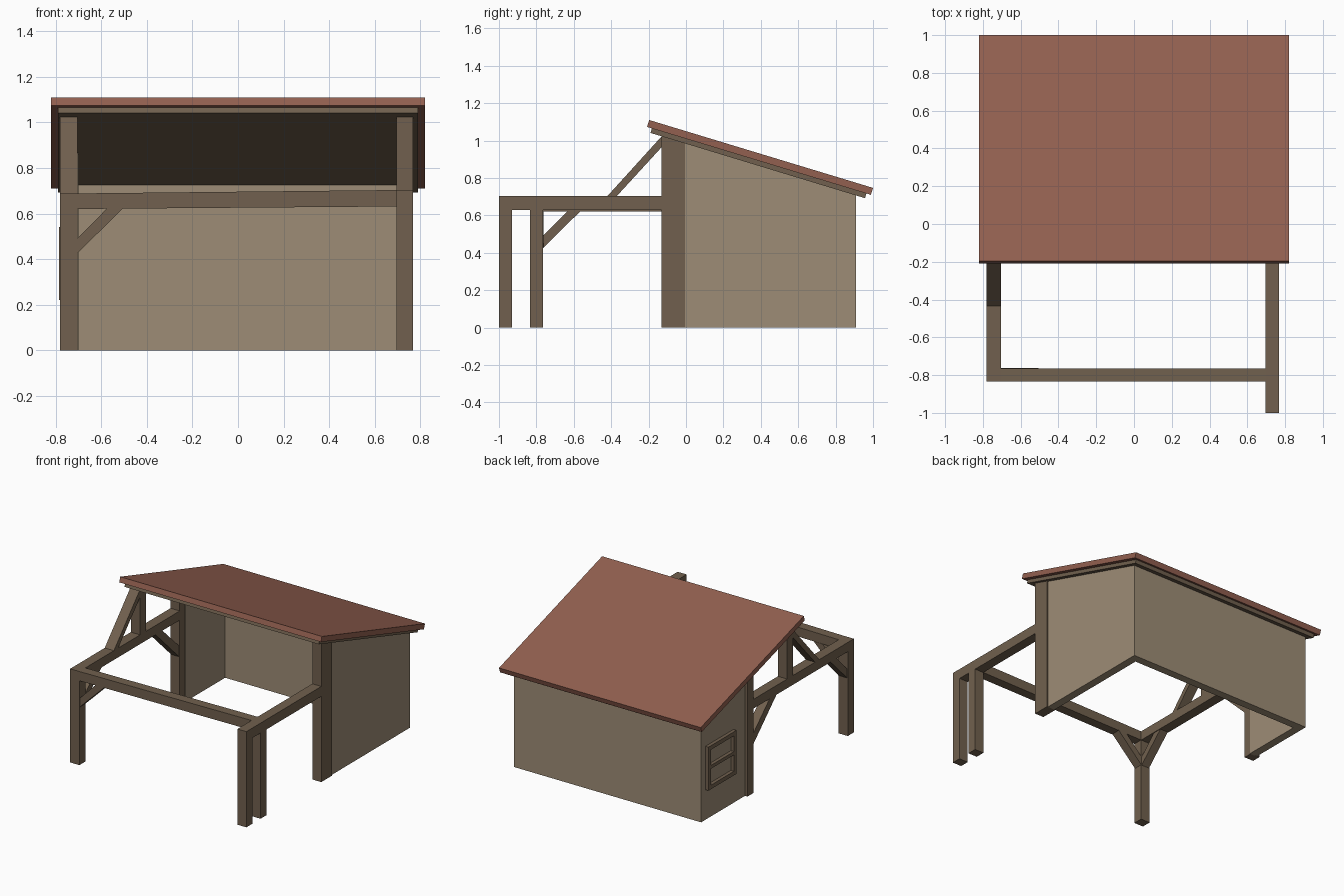
import bpy
import bmesh
from mathutils import Vector

cube = bpy.data.objects.get("Cube")
if cube:
    bpy.data.objects.remove(cube, do_unlink=True)


def material(name, rgb):
    m = bpy.data.materials.new(name)
    m.use_nodes = True
    color = (*rgb, 1)
    m.diffuse_color = color
    m.node_tree.nodes["Principled BSDF"].inputs["Base Color"].default_value = color
    return m


WOOD = material("brown wood", (0.165, 0.118, 0.077))
PLASTER = material("tan plaster", (0.34, 0.265, 0.18))
TILE = material("red roof", (0.29, 0.117, 0.08))


def prism(name, profile, a, b, mat, axis="x"):
    """Extrude a profile from a to b: (y, z) along x, or (x, z) along y."""
    def place(p, d):
        return Vector((d, p[0], p[1]) if axis == "x" else (p[0], d, p[1]))
    bm = bmesh.new()
    face = bm.faces.new([bm.verts.new(place(p, a)) for p in profile])
    ext = bmesh.ops.extrude_face_region(bm, geom=[face])
    moved = [v for v in ext["geom"] if isinstance(v, bmesh.types.BMVert)]
    bmesh.ops.translate(bm, verts=moved, vec=place((0, 0), b - a))
    bmesh.ops.recalc_face_normals(bm, faces=bm.faces)
    mesh = bpy.data.meshes.new(name)
    bm.to_mesh(mesh)
    bm.free()
    mesh.materials.append(mat)
    obj = bpy.data.objects.new(name, mesh)
    bpy.context.collection.objects.link(obj)
    return obj


def box(name, x, y, z, mat=WOOD):
    return prism(name, [(y[0], z[0]), (y[1], z[0]), (y[1], z[1]), (y[0], z[1])], *x, mat)


def eave(y):
    """Height of the roof underside at depth y."""
    return 1.042 - 0.304 * (y + 0.19)


def under_roof(name, x, y, bottom, mat):
    """Upright part whose sloped top meets the roof."""
    prism(name, [(y[0], bottom), (y[1], bottom), (y[1], eave(y[1])), (y[0], eave(y[0]))], *x, mat)


RIGHT = (0.695, 0.768)
LEFT = (-0.78, -0.705)
FRONT = (-0.835, -0.765)

# Roof covering and the boarding beneath it
prism("roof", [(-0.197, 1.11), (1.0, 0.747), (0.988, 0.71), (-0.208, 1.073)], -0.82, 0.82, TILE)
prism("roof_boarding", [(-0.182, 1.067), (0.965, 0.718), (0.957, 0.692), (-0.19, 1.041)],
      -0.79, 0.79, WOOD)

# Walls
under_roof("right_wall", (0.70, 0.76), (-0.01, 0.91), 0, PLASTER)
under_roof("left_wall", (-0.76, -0.70), (0.39, 0.91), 0, PLASTER)
under_roof("back_wall", (-0.70, 0.70), (0.85, 0.91), 0, PLASTER)

# Posts carrying the roof
under_roof("right_roof_post", RIGHT, (-0.13, -0.005), 0, WOOD)
under_roof("left_roof_post", LEFT, (0.33, 0.40), 0, WOOD)
under_roof("left_short_post", LEFT, (-0.13, -0.06), 0.68, WOOD)

# Open frame posts
box("front_left_post", LEFT, FRONT, (0, 0.63))
box("front_right_post", RIGHT, (-1.0, -0.93), (0, 0.64))
box("inner_right_post", RIGHT, FRONT, (0, 0.64))

# Beams
box("right_beam", RIGHT, (-1.0, -0.13), (0.63, 0.703))
box("left_beam", LEFT, (FRONT[0], 0.33), (0.62, 0.688))
prism("front_beam", [(LEFT[1], 0.62), (RIGHT[0], 0.631), (RIGHT[0], 0.703), (LEFT[1], 0.688)],
      *FRONT, WOOD, axis="y")

# Diagonal braces
prism("front_brace", [(-0.705, 0.425), (-0.705, 0.49), (-0.575, 0.622), (-0.505, 0.622)],
      -0.83, -0.763, WOOD, axis="y")
prism("left_front_brace", [(-0.765, 0.425), (-0.765, 0.49), (-0.635, 0.622), (-0.565, 0.622)],
      -0.775, -0.71, WOOD)
prism("left_back_brace", [(0.33, 0.35), (0.33, 0.43), (0.13, 0.622), (0.05, 0.622)],
      -0.775, -0.71, WOOD)
prism("roof_brace", [(-0.435, 0.687), (-0.385, 0.687), (-0.13, 0.965), (-0.13, 1.023)],
      *LEFT, WOOD)

# Window frame with one crossbar on the left wall
WX = (-0.785, -0.755)
for name, z in (("sill", (0.22, 0.25)), ("crossbar", (0.37, 0.395)), ("head", (0.51, 0.54))):
    box("window_" + name, WX, (0.565, 0.83), z)
for name, y in (("front", (0.535, 0.565)), ("back", (0.83, 0.86))):
    box("window_jamb_" + name, WX, y, (0.22, 0.54))
